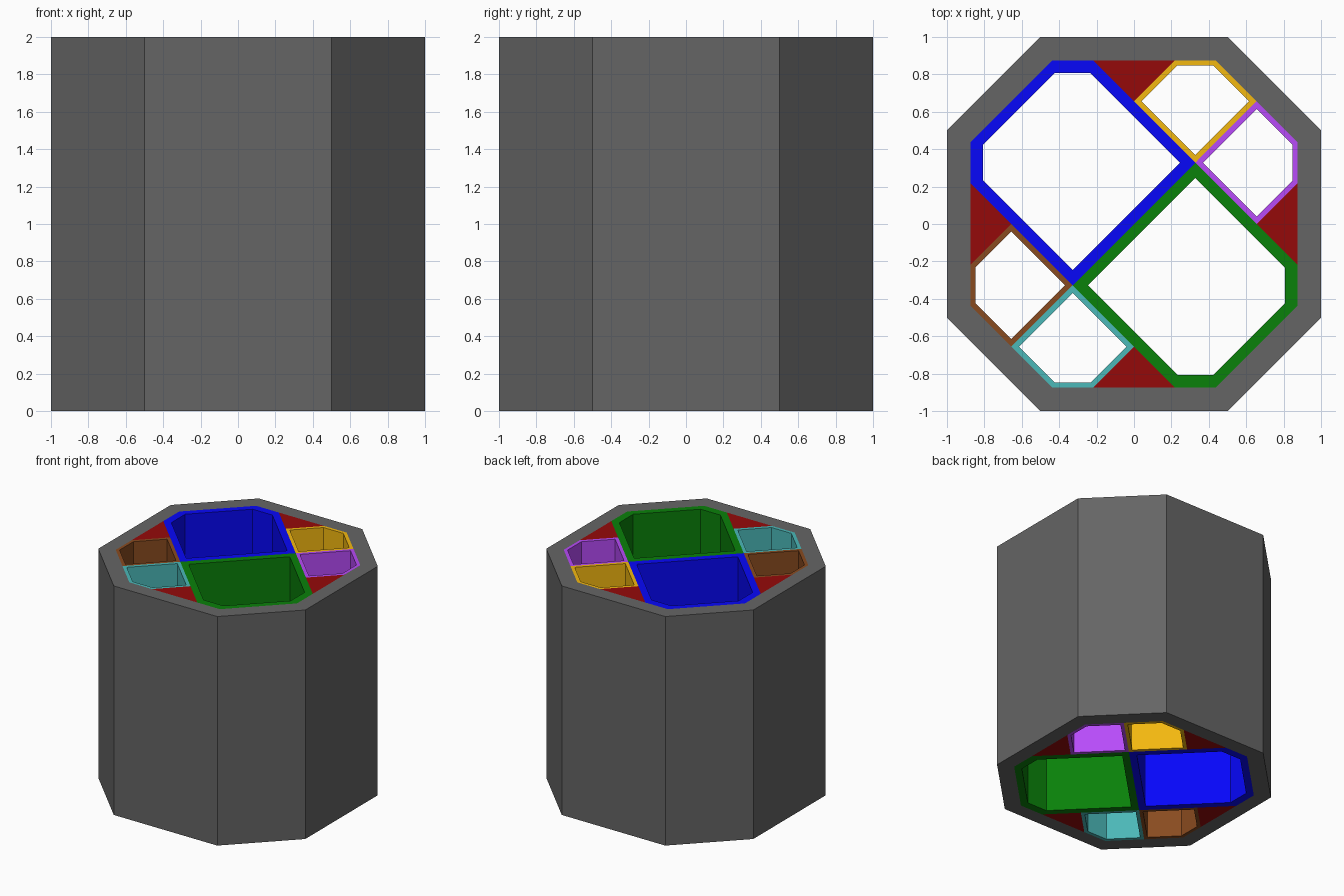
import bpy, bmesh

if "Cube" in bpy.data.objects:
    bpy.data.objects.remove(bpy.data.objects["Cube"])

HEIGHT = 2.0
R = 0.875                                   # half width of the inner octagon
Q, H, D, T = R / 4, R / 2, R * 0.375, R * 0.75


def material(name, rgb):
    mat = bpy.data.materials.new(name)
    mat.diffuse_color = (*rgb, 1)
    mat.use_nodes = True
    mat.node_tree.nodes["Principled BSDF"].inputs["Base Color"].default_value = mat.diffuse_color
    return mat


def prism(name, outline, mat, inner=None):
    """Full-height prism; with an inner loop it becomes an open tube."""
    bm = bmesh.new()
    n = len(outline)

    def ring(pts, z):
        return [bm.verts.new((x, y, z)) for x, y in pts]

    def bridge(a, b):
        for i in range(n):
            j = (i + 1) % n
            bm.faces.new((a[i], a[j], b[j], b[i]))

    low, high = ring(outline, 0), ring(outline, HEIGHT)
    bridge(low, high)
    if inner:
        in_low, in_high = ring(inner, 0), ring(inner, HEIGHT)
        bridge(in_low, in_high)
        bridge(low, in_low)
        bridge(high, in_high)
    else:
        bm.faces.new(low)
        bm.faces.new(high)
    bmesh.ops.recalc_face_normals(bm, faces=bm.faces)
    mesh = bpy.data.meshes.new(name)
    bm.to_mesh(mesh)
    bm.free()
    mesh.materials.append(mat)
    obj = bpy.data.objects.new(name, mesh)
    bpy.context.collection.objects.link(obj)
    return obj


def octagon(r):
    h = r / 2
    return [(h, r), (-h, r), (-r, h), (-r, -h), (-h, -r), (h, -r), (r, -h), (r, h)]


def tube(name, outline, centre, mat):
    cx, cy = centre
    hole = [(cx + (x - cx) * 0.875, cy + (y - cy) * 0.875) for x, y in outline]
    prism(name, outline, mat, hole)


def turned(pts):
    return [(-x, -y) for x, y in pts]


def swapped(pts):
    return [(y, x) for x, y in pts]


# Outer shell
prism("outer_shell", octagon(1), material("grey", (0.13, 0.13, 0.13)), octagon(R))

# Two large channels
large = [(-H, R), (-Q, R), (D, D), (-D, -D), (-R, Q), (-R, H)]
large_c = [(-D, D)]
tube("large_channel_left", large, large_c[0], material("blue", (0.002, 0.002, 0.95)))
tube("large_channel_right", turned(large), turned(large_c)[0],
     material("green", (0.003, 0.22, 0.003)))

# Four small channels
small = [(Q, R), (H, R), (T, T), (D, D), (0, T)]
small_c = [(D, T)]
for name, shape, rgb in (
        ("small_channel_back", lambda p: p, (0.9, 0.48, 0.005)),
        ("small_channel_right", swapped, (0.48, 0.07, 0.95)),
        ("small_channel_front", turned, (0.07, 0.48, 0.48)),
        ("small_channel_left", lambda p: turned(swapped(p)), (0.25, 0.07, 0.014))):
    tube(name, shape(small), shape(small_c)[0], material(name + "_colour", rgb))

# Red filler wedges
red = material("red", (0.3, 0.003, 0.003))
wedge = [(-Q, R), (Q, R), (0, T)]
for name, pts in (("back", wedge), ("front", turned(wedge)),
                  ("right", swapped(wedge)), ("left", turned(swapped(wedge)))):
    prism("filler_wedge_" + name, pts, red)
